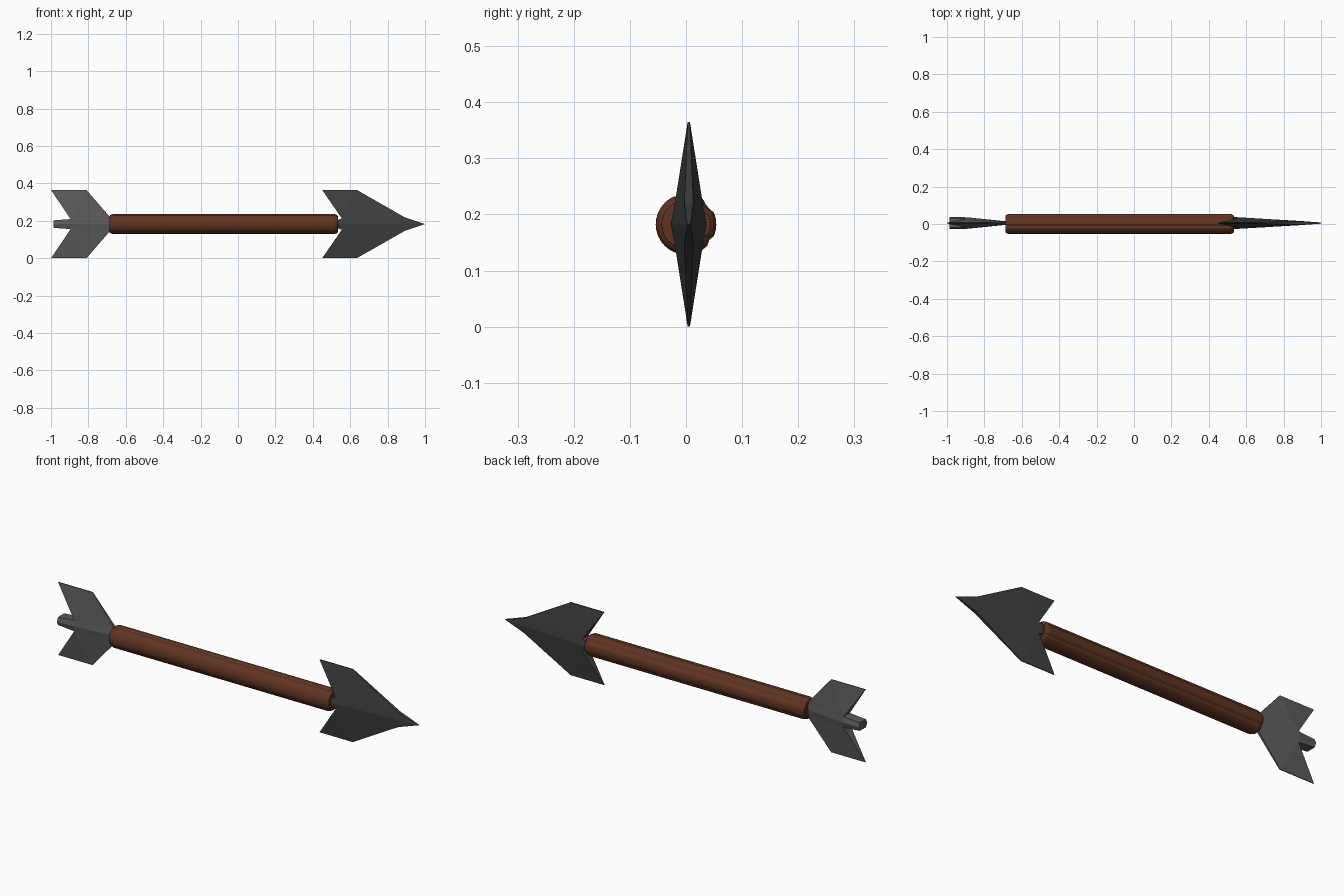
import bpy, bmesh, math, random

if "Cube" in bpy.data.objects:
    bpy.data.objects.remove(bpy.data.objects["Cube"])

CZ = 0.1825   # height of the arrow's axis
CY = 0.005    # blades sit slightly off the shaft's axis


def material(name, rgb):
    m = bpy.data.materials.new(name)
    m.diffuse_color = (*rgb, 1)
    m.use_nodes = True
    m.node_tree.nodes["Principled BSDF"].inputs["Base Color"].default_value = m.diffuse_color
    return m


def finish(bm, name, mat):
    bmesh.ops.remove_doubles(bm, verts=bm.verts, dist=1e-5)
    bmesh.ops.recalc_face_normals(bm, faces=bm.faces)
    me = bpy.data.meshes.new(name)
    bm.to_mesh(me)
    bm.free()
    me.materials.append(mat)
    ob = bpy.data.objects.new(name, me)
    bpy.context.collection.objects.link(ob)
    return ob


def blade(name, pts, mat):
    """Barbed blade from one quarter (x, height, half thickness), mirrored in y and z.
    Order: ridge end, stub edge, notch, barb, shoulder, neck, tip, neck ridge, notch ridge."""
    faces = [(0, 1, 2, 8), (8, 2, 5, 7), (7, 5, 6), (2, 3, 4), (2, 4, 5)]
    outline = [0, 1, 2, 3, 4, 5, 6]
    bm = bmesh.new()
    for sz in (1, -1):
        a, b = [[bm.verts.new((x, CY + sy * t, CZ + sz * h)) for x, h, t in pts]
                for sy in (1, -1)]
        for side in (a, b):
            for f in faces:
                bm.faces.new([side[i] for i in f])
        for i, j in zip(outline, outline[1:]):
            bm.faces.new((a[i], a[j], b[j], b[i]))
    return finish(bm, name, mat)


wood = material("wood", (0.115, 0.034, 0.016))
dark = material("dark_stone", (0.05, 0.05, 0.05))
grey = material("grey_stone", (0.105, 0.105, 0.105))

# Arrowhead
blade("arrowhead", [
    (0.53, 0, 0.032), (0.53, 0.021, 0.026), (0.555, 0.03, 0.026),
    (0.45, 0.1825, 0.002), (0.635, 0.1825, 0.002), (0.89, 0.037, 0.008),
    (1.0, 0, 0.003), (0.89, 0, 0.011), (0.555, 0, 0.031)], dark)

# Tail fins, whose tip is buried in the shaft
blade("tail_fins", [
    (-0.987, 0, 0.032), (-0.985, 0.02, 0.024), (-0.895, 0.027, 0.025),
    (-1.0, 0.1825, 0.002), (-0.81, 0.1825, 0.002), (-0.68, 0.032, 0.006),
    (-0.62, 0, 0.003), (-0.68, 0, 0.009), (-0.895, 0, 0.031)], grey)

# Shaft: chamfered rod with shallow grain grooves
random.seed(4)
N = 32
groove = [random.choice((0, 0, 0, 0.004)) for _ in range(N)]
bm = bmesh.new()
rings = []
for x, r in ((-0.687, 0.043), (-0.682, 0.049), (-0.668, 0.054),
             (0.515, 0.054), (0.529, 0.049), (0.534, 0.043)):
    rings.append([bm.verts.new((x, (r - g) * math.cos(2 * math.pi * i / N),
                                CZ + (r - g) * math.sin(2 * math.pi * i / N)))
                  for i, g in enumerate(groove)])
for p, q in zip(rings, rings[1:]):
    for i in range(N):
        j = (i + 1) % N
        bm.faces.new((p[i], p[j], q[j], q[i]))
bm.faces.new(rings[0])
bm.faces.new(rings[-1])
finish(bm, "shaft", wood)
